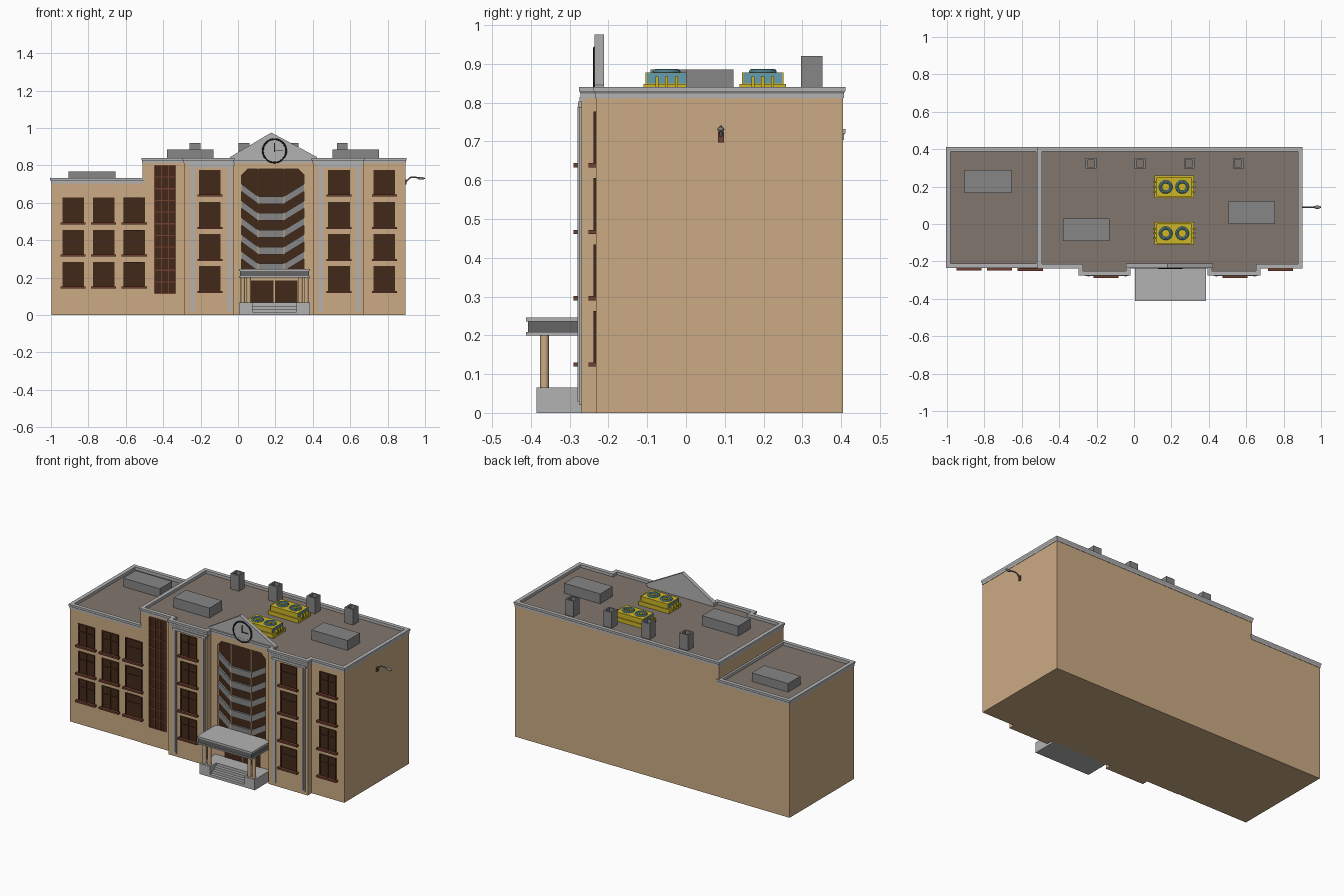
import bpy, bmesh, math
from mathutils import Vector, Matrix

if "Cube" in bpy.data.objects:
    bpy.data.objects.remove(bpy.data.objects["Cube"])

def mat(name, r, g, b):
    m = bpy.data.materials.new(name)
    m.diffuse_color = (r, g, b, 1)
    m.use_nodes = True
    m.node_tree.nodes["Principled BSDF"].inputs["Base Color"].default_value = m.diffuse_color
    return m

TAN = mat("tan_wall", 0.60, 0.41, 0.23)
BROWN = mat("dark_brown", 0.055, 0.022, 0.01)
RED = mat("red_brown", 0.17, 0.05, 0.03)
ROOF = mat("roof_brown", 0.22, 0.18, 0.155)
LIGHT = mat("light_grey", 0.45, 0.45, 0.45)
GREY = mat("mid_grey", 0.24, 0.24, 0.24)
DARK = mat("dark_grey", 0.13, 0.13, 0.13)
BLACK = mat("black", 0.015, 0.015, 0.015)
YELLOW = mat("yellow", 0.62, 0.47, 0.02)
TEAL = mat("teal", 0.13, 0.34, 0.42)

def finish(name, bm, m):
    bmesh.ops.recalc_face_normals(bm, faces=bm.faces)
    me = bpy.data.meshes.new(name)
    bm.to_mesh(me)
    bm.free()
    me.materials.append(m)
    ob = bpy.data.objects.new(name, me)
    bpy.context.collection.objects.link(ob)
    return ob

def boxes(name, items, m):
    """One mesh from boxes (x0, x1, y0, y1, z0, z1)."""
    bm = bmesh.new()
    for x0, x1, y0, y1, z0, z1 in items:
        mx = Matrix.Translation(((x0+x1)/2, (y0+y1)/2, (z0+z1)/2)) @ Matrix.Diagonal((x1-x0, y1-y0, z1-z0, 1))
        bmesh.ops.create_cube(bm, size=1, matrix=mx)
    return finish(name, bm, m)

def prism(name, polys, d, m):
    """Extrude 3D polygons along vector d."""
    bm = bmesh.new()
    for pts in polys:
        f = bm.faces.new([bm.verts.new(p) for p in pts])
        r = bmesh.ops.extrude_face_region(bm, geom=[f], use_keep_orig=True)
        bmesh.ops.translate(bm, vec=Vector(d), verts=[v for v in r["geom"] if isinstance(v, bmesh.types.BMVert)])
    return finish(name, bm, m)

def sweep(name, pts, profile, m):
    """Sweep a closed (offset, z) profile round a counter-clockwise right-angled outline."""
    bm, rows, n = bmesh.new(), [], len(pts)
    P = [Vector(p) for p in pts]
    for i in range(n):
        a, b = (P[i]-P[i-1]).normalized(), (P[(i+1) % n]-P[i]).normalized()
        o = Vector((a.y+b.y, -a.x-b.x))
        rows.append([bm.verts.new((P[i].x+o.x*d, P[i].y+o.y*d, z)) for d, z in profile])
    k = len(profile)
    for i in range(n):
        A, B = rows[i], rows[(i+1) % n]
        for j in range(k):
            bm.faces.new((A[j], B[j], B[(j+1) % k], A[(j+1) % k]))
    return finish(name, bm, m)

def cylinders(name, items, m, seg=16, axis='Z'):
    """Cylinders from (centre, radius, length)."""
    bm = bmesh.new()
    R = Matrix.Rotation(math.pi/2, 4, 'X' if axis == 'Y' else 'Y') if axis != 'Z' else Matrix()
    for c, r, h in items:
        bmesh.ops.create_cone(bm, cap_ends=True, segments=seg, radius1=r, radius2=r, depth=h,
                              matrix=Matrix.Translation(c) @ R)
    ob = finish(name, bm, m)
    smooth(ob)
    return ob

def smooth(ob):
    bpy.ops.object.select_all(action='DESELECT')
    bpy.context.view_layer.objects.active = ob
    ob.select_set(True)
    bpy.ops.object.shade_smooth_by_angle(angle=math.radians(35))

def ring(name, loc, R, r, m, rot=(0, 0, 0)):
    bpy.ops.mesh.primitive_torus_add(location=loc, rotation=rot, major_radius=R, minor_radius=r,
                                     major_segments=32, minor_segments=8)
    ob = bpy.context.object
    ob.name = name
    ob.data.materials.append(m)
    smooth(ob)

F, BAY, BACK = -0.232, -0.27, 0.405     # wall planes in y
CX = 0.188                              # entrance axis

# Main block with two projecting bays, and the lower wing
main = [(-0.51, F), (-0.29, F), (-0.29, BAY), (-0.025, BAY), (-0.025, F), (0.40, F), (0.40, BAY),
        (0.67, BAY), (0.67, F), (0.895, F), (0.895, BACK), (-0.51, BACK)]
wing = [(-0.998, F+0.003), (-0.505, F+0.003), (-0.505, BACK), (-0.998, BACK)]
walls = prism("main_walls", [[(x, y, 0) for x, y in main]], (0, 0, 0.818), TAN)
prism("wing_walls", [[(x, y, 0) for x, y in wing]], (0, 0, 0.71), TAN)
prism("main_roof", [[(x, y, 0.815) for x, y in main]], (0, 0, 0.008), ROOF)
prism("wing_roof", [[(x, y, 0.705) for x, y in wing]], (0, 0, 0.009), ROOF)
for nm, pts, z in (("main_cornice", main, 0.84), ("wing_cornice", wing, 0.732)):
    sweep(nm, pts, [(-0.005, z-0.028), (0.002, z-0.028), (0.002, z-0.016), (0.006, z-0.010), (0.006, z),
                    (-0.018, z), (-0.018, z-0.025)], LIGHT)

# Recess for the tall entrance glazing, with clipped top corners
GX0, GX1, GZ0, GZ1 = 0.02, 0.352, 0.24, 0.78
cut = prism("glazing_cutter", [[(x, F-0.05, z) for x, z in
      ((GX0, GZ0), (GX1, GZ0), (GX1, GZ1-0.03), (GX1-0.03, GZ1), (GX0+0.03, GZ1), (GX0, GZ1-0.03))]], (0, 0.075, 0), TAN)
md = walls.modifiers.new("recess", 'BOOLEAN')
md.operation, md.object, md.solver = 'DIFFERENCE', cut, 'EXACT'
bpy.context.view_layer.objects.active = walls
bpy.ops.object.modifier_apply(modifier="recess")
bpy.data.objects.remove(cut)
boxes("entrance_glass", [(GX0-0.01, GX1+0.01, F+0.02, F+0.03, GZ0-0.01, GZ1+0.01)], BROWN)
XA, XB = 0.107, 0.246
boxes("glazing_posts", [(x-0.003, x+0.003, F+0.004, F+0.021, GZ0, GZ1) for x in (XA, XB)], TAN)
bands = []
for i in range(6):
    z = 0.235 + 0.09*i
    bands.append([(x, F+0.008, zz) for x, zz in
                  ((GX0, z+0.065), (XA, z), (XB, z), (GX1, z+0.065),
                   (GX1, z+0.105), (XB, z+0.04), (XA, z+0.04), (GX0, z+0.105))])
    if i == 5:
        bands.pop()
prism("chevron_bands", bands, (0, 0.013, 0), GREY)

# Four-pane windows with projecting sills
glass, frames, sills = [], [], []
def window(xc, z0, y, w=0.115, h=0.14):
    a, b, z1, t = xc-w/2, xc+w/2, z0+h, 0.007
    glass.append((a, b, y-0.002, y+0.01, z0, z1))
    for x in (a, xc-t/2, b-t):
        frames.append((x, x+t, y-0.006, y, z0, z1))
    for z in (z0, z0+h*0.62, z1-t):
        frames.append((a, b, y-0.0055, y, z, z+t))
    sills.append((a-0.01, b+0.01, y-0.02, y, z0-0.004, z0+0.007))

for xc in (-0.882, -0.719, -0.555):
    for z in (0.145, 0.316, 0.488):
        window(xc, z, F+0.003 if xc < -0.6 else F)
for xc, y in ((-0.15, BAY), (0.54, BAY), (0.783, F)):
    for z in (0.123, 0.294, 0.465, 0.637):
        window(xc, z, y)
boxes("window_glass", glass, BROWN)
boxes("window_frames", frames, BROWN)
boxes("window_sills", sills, RED)

# Stairwell window strip with red grid
SX0, SX1, SZ0, SZ1 = -0.446, -0.334, 0.115, 0.80
boxes("stair_glass", [(SX0, SX1, F-0.002, F+0.01, SZ0, SZ1)], BROWN)
grid = [(SX0+(SX1-SX0)*i/3-0.003, SX0+(SX1-SX0)*i/3+0.003, F-0.006, F, SZ0, SZ1) for i in range(4)]
grid += [(SX0, SX1, F-0.005, F, SZ0+(SZ1-SZ0)*i/11-0.003, SZ0+(SZ1-SZ0)*i/11+0.003) for i in range(12)]
boxes("stair_grid", grid, RED)

# Stepped pilasters and lintels on the bays
pil = []
for a, b in ((-0.255, -0.035), (0.43, 0.655)):
    for x in (a, b-0.022):
        pil.append((x, x+0.022, BAY-0.006, BAY+0.01, 0.02, 0.79))
        pil.append((x+0.006, x+0.016, BAY-0.010, BAY, 0.03, 0.79))
    pil.append((a-0.006, b+0.006, BAY-0.008, BAY+0.01, 0.788, 0.803))
    pil.append((a-0.016, b+0.016, BAY-0.004, BAY+0.01, 0.803, 0.815))
boxes("bay_pilasters", pil, LIGHT)

# Pediment with clock
PX = 0.19
prism("pediment", [[(PX-0.23, -0.230, 0.83), (PX+0.23, -0.230, 0.83), (PX+0.23, -0.230, 0.842),
                    (PX-0.012, -0.230, 0.972), (PX-0.23, -0.230, 0.842)]], (0, 0.016, 0), LIGHT)
for s in (-1, 1):
    prism("pediment_trim", [[(PX+s*0.232, -0.236, 0.832), (PX+s*0.232, -0.236, 0.845), (PX-0.012, -0.236, 0.976),
                             (PX-0.012, -0.236, 0.961)]], (0, 0.024, 0), LIGHT)
CZ = 0.878
cylinders("clock_face", [((PX+0.005, -0.233, CZ), 0.062, 0.008)], LIGHT, 32, 'Y')
ring("clock_rim", (PX+0.005, -0.235, CZ), 0.062, 0.005, BLACK, (math.pi/2, 0, 0))
cx = PX+0.005
boxes("clock_hands", [(cx-0.002, cx+0.002, -0.240, -0.236, CZ-0.005, CZ+0.042),
                      (cx, cx+0.045, -0.240, -0.236, CZ-0.002, CZ+0.003)], BLACK)

# Entrance doors
boxes("doors", [(0.07, 0.191, F-0.003, F+0.01, 0.06, 0.185), (0.197, 0.318, F-0.003, F+0.01, 0.06, 0.185)], BROWN)

# Porch base with steps between cheek blocks
E0, E1, S0, S1 = 0.005, 0.385, 0.078, 0.312
steps = [(E0, S0, -0.385, F+0.01, 0, 0.066), (S1, E1, -0.385, F+0.01, 0, 0.066),
         (S0, S1, -0.325, F+0.01, 0, 0.066)]
steps += [(S0, S1, -0.385+0.02*i, -0.325, 0, 0.0165*(i+1)) for i in range(3)]
boxes("porch_steps", steps, LIGHT)
cols = (0.026, 0.058, 0.334, 0.366)
cylinders("porch_columns", [((x, -0.365, 0.135), 0.0115, 0.14) for x in cols], TAN)
boxes("canopy_slabs", [(0.006, 0.384, -0.413, F+0.01, 0.2, 0.208), (0.006, 0.384, -0.413, F+0.01, 0.236, 0.246)], LIGHT)
boxes("canopy_fascia", [(0.01, 0.38, -0.408, F+0.01, 0.207, 0.237)], DARK)

# Rooftop housings and hollow chimneys
boxes("roof_housings", [(-0.906, -0.655, 0.165, 0.288, 0.71, 0.767), (-0.38, -0.132, -0.092, 0.03, 0.82, 0.885),
                        (0.506, 0.755, 0.0, 0.122, 0.82, 0.885)], GREY)
for x in (-0.23, 0.032, 0.295, 0.557):
    sweep("chimney", [(x-0.029, 0.296), (x+0.029, 0.296), (x+0.029, 0.352), (x-0.029, 0.352)],
          [(0, 0.82), (0, 0.92), (-0.01, 0.92), (-0.01, 0.82)], GREY)

# Air conditioning units: yellow case, teal end panels, twin fans
for y in (-0.05, 0.198):
    x0, x1 = 0.122, 0.308
    boxes("cooler_case", [(x0-0.012, x1+0.012, y-0.06, y+0.06, 0.82, 0.848), (x0, x1, y-0.054, y+0.054, 0.848, 0.878)]
          + [(x-0.008, x+0.008, y+d-0.004, y+d+0.004, 0.838, 0.867) for x in (x0-0.012, x1+0.012)
             for d in (-0.025, 0, 0.025)], YELLOW)
    boxes("cooler_panels", [(x-0.002, x+0.002, y-0.05, y+0.05, 0.849, 0.876) for x in (x0, x1)], TEAL)
    for x in (0.17, 0.258):
        ring("cooler_fan_ring", (x, y, 0.879), 0.028, 0.008, TEAL)
        cylinders("cooler_fan_hub", [((x, y, 0.879), 0.010, 0.008)], YELLOW)

# Wall lamp on a curved arm
cu = bpy.data.curves.new("lamp_arm", 'CURVE')
cu.dimensions, cu.bevel_depth, cu.bevel_resolution = '3D', 0.004, 2
sp = cu.splines.new('NURBS')
path = [(0.895, 0.712), (0.905, 0.715), (0.912, 0.735), (0.935, 0.74), (0.97, 0.733)]
sp.points.add(len(path)-1)
for p, (x, z) in zip(sp.points, path):
    p.co = (x, 0.09, z, 1)
sp.use_endpoint_u = True
cu.materials.append(GREY)
bpy.context.collection.objects.link(bpy.data.objects.new("lamp_arm", cu))
boxes("lamp_plate", [(0.894, 0.902, 0.082, 0.098, 0.697, 0.724)], RED)
bpy.ops.mesh.primitive_uv_sphere_add(segments=16, ring_count=8, location=(0.98, 0.09, 0.731))
lamp = bpy.context.object
lamp.name, lamp.scale = "lamp_head", (0.02, 0.009, 0.007)
lamp.data.materials.append(GREY)
smooth(lamp)
